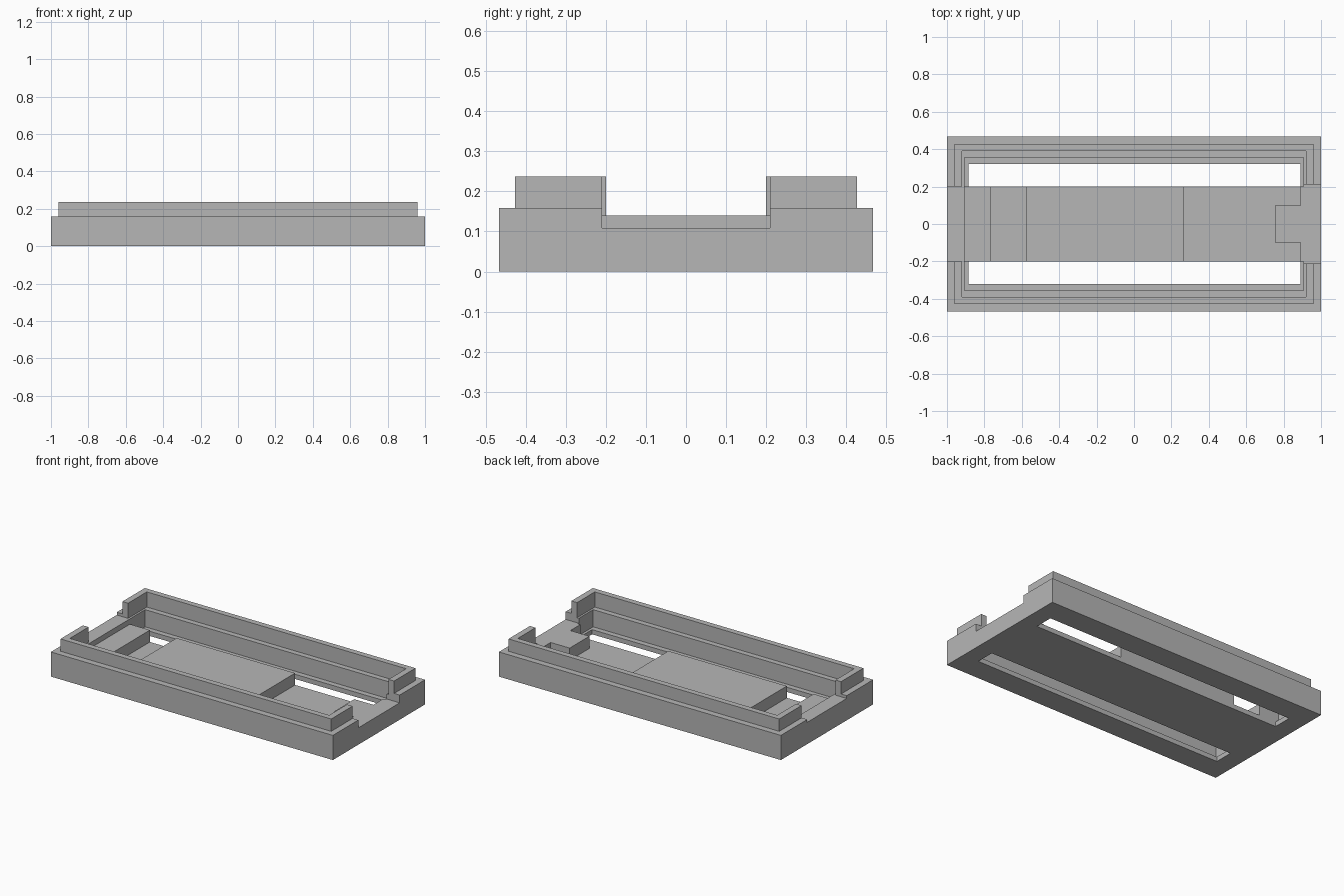
import bpy
import bmesh

cube = bpy.data.objects.get("Cube")
if cube:
    bpy.data.objects.remove(cube, do_unlink=True)

# One plain grey plastic for everything
grey = bpy.data.materials.new("grey plastic")
grey.use_nodes = True
grey.diffuse_color = (0.47, 0.47, 0.47, 1)
grey.node_tree.nodes["Principled BSDF"].inputs["Base Color"].default_value = grey.diffuse_color


def box(name, x, y, z):
    """Axis-aligned box from (low, high) ranges."""
    bm = bmesh.new()
    bmesh.ops.create_cube(bm, size=1)
    for v in bm.verts:
        for i, (low, high) in enumerate((x, y, z)):
            v.co[i] = low if v.co[i] < 0 else high
    mesh = bpy.data.meshes.new(name)
    bm.to_mesh(mesh)
    bm.free()
    mesh.materials.append(grey)
    obj = bpy.data.objects.new(name, mesh)
    bpy.context.collection.objects.link(obj)
    return obj


def combine(target, operation, x, y, z):
    """Cut away or add a box, then discard the helper."""
    helper = box("helper", x, y, z)
    helper.hide_render = True
    mod = target.modifiers.new("shape", "BOOLEAN")
    mod.operation = operation
    mod.solver = "EXACT"
    mod.object = helper
    bpy.context.view_layer.objects.active = target
    bpy.ops.object.modifier_apply(modifier=mod.name)
    bpy.data.objects.remove(helper, do_unlink=True)


FLOOR = 0.03
DECK = 0.106
LEDGE = 0.14
RIM = 0.158
TOP = 0.237
OVER = 0.3

# Tray with a stepped lip around the rim
tray = box("tray", (-1, 1), (-0.467, 0.467), (0, RIM))
combine(tray, "UNION", (-0.96, 0.96), (-0.427, 0.427), (0.1, TOP))

# Upper pocket, leaving a ledge, and the deeper pocket down to the floor
combine(tray, "DIFFERENCE", (-0.92, 0.92), (-0.39, 0.39), (LEDGE, OVER))
combine(tray, "DIFFERENCE", (-0.907, 0.907), (-0.355, 0.355), (FLOOR, OVER))

# End openings
combine(tray, "DIFFERENCE", (-1.1, -0.9), (-0.2, 0.2), (LEDGE, OVER))
combine(tray, "DIFFERENCE", (0.89, 1.1), (-0.21, 0.21), (0.108, OVER))

# Long slots through the floor
for low, high in ((-0.32, -0.2), (0.2, 0.32)):
    combine(tray, "DIFFERENCE", (-0.885, 0.89), (low, high), (-0.1, 0.1))

# Raised decks along the central strip
SUNK = FLOOR - 0.01
box("main_deck", (-0.575, 0.265), (-0.2, 0.2), (SUNK, DECK))
box("end_deck", (-0.91, -0.765), (-0.2, 0.2), (SUNK, DECK))

# Connector shelf with its projecting tab
shelf = box("connector_shelf", (0.89, 0.91), (-0.2, 0.2), (SUNK, 0.108))
combine(shelf, "UNION", (0.755, 0.9), (-0.1, 0.1), (SUNK, 0.108))
